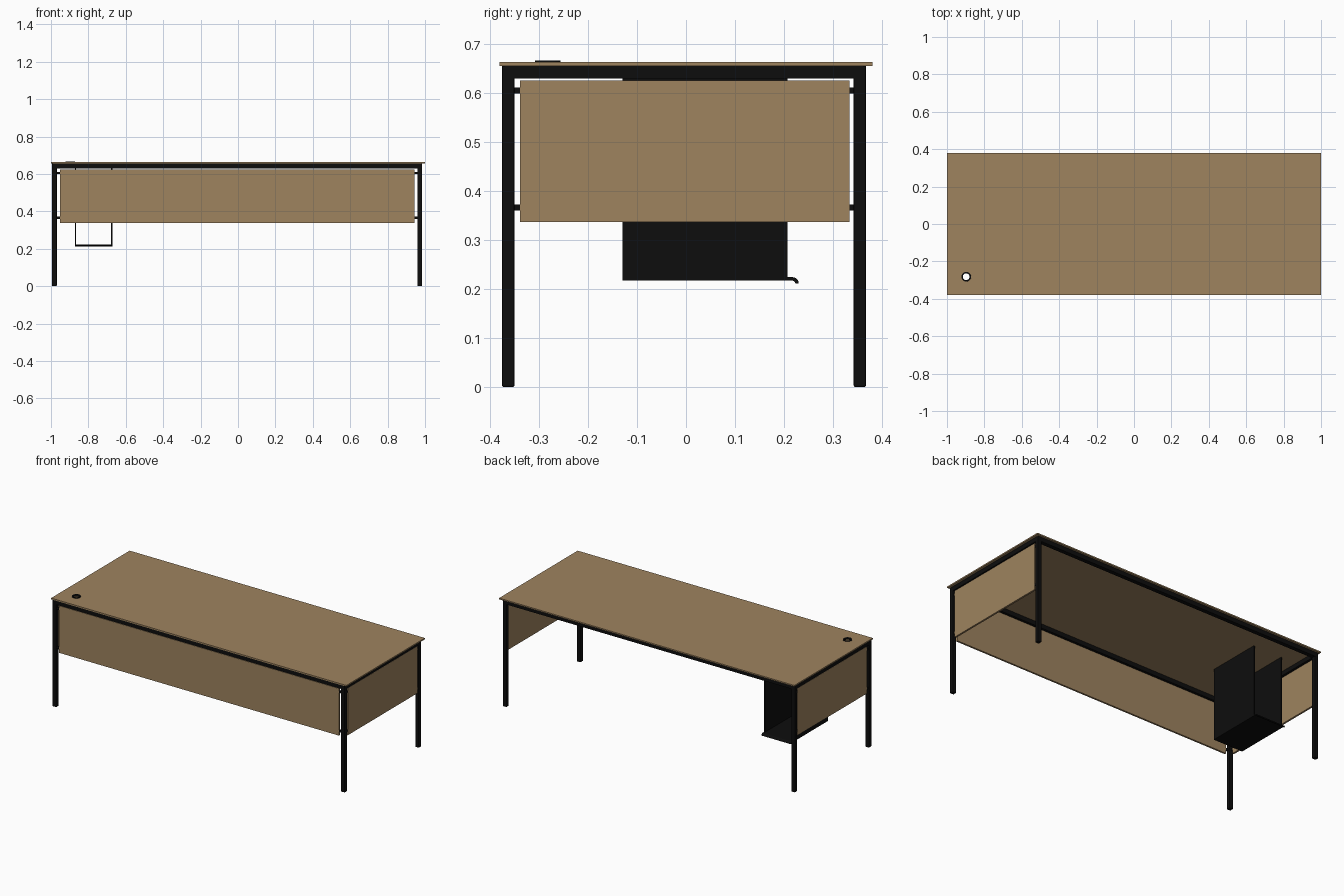
import bpy, bmesh, math

if "Cube" in bpy.data.objects:
    bpy.data.objects.remove(bpy.data.objects["Cube"])


def material(name, rgb):
    m = bpy.data.materials.new(name)
    m.diffuse_color = (*rgb, 1)
    m.use_nodes = True
    m.node_tree.nodes["Principled BSDF"].inputs["Base Color"].default_value = m.diffuse_color
    return m


WOOD = material("tan wood", (0.342, 0.227, 0.114))
BLACK = material("black metal", (0.004, 0.004, 0.004))


def finish(name, bm, mat):
    bmesh.ops.recalc_face_normals(bm, faces=bm.faces)
    me = bpy.data.meshes.new(name)
    bm.to_mesh(me)
    bm.free()
    me.materials.append(mat)
    ob = bpy.data.objects.new(name, me)
    bpy.context.collection.objects.link(ob)
    return ob


def box(name, x, y, z, mat, bevel=0):
    bm = bmesh.new()
    bmesh.ops.create_cube(bm, size=1)
    for v in bm.verts:
        for i, (a, b) in enumerate((x, y, z)):
            v.co[i] = a if v.co[i] < 0 else b
    ob = finish(name, bm, mat)
    if bevel:
        mod = ob.modifiers.new("bevel", 'BEVEL')
        mod.width, mod.segments = bevel, 2
    return ob


def ring(name, cx, cy, profile, mat, n=32):
    """Closed (radius, z) profile turned round a vertical axis."""
    bm = bmesh.new()
    rows = [[bm.verts.new((cx + r * math.cos(t), cy + r * math.sin(t), z)) for r, z in profile]
            for t in (2 * math.pi * i / n for i in range(n))]
    k = len(profile)
    for i in range(n):
        a, b = rows[i], rows[(i + 1) % n]
        for j in range(k):
            bm.faces.new((a[j], b[j], b[(j + 1) % k], a[(j + 1) % k]))
    return finish(name, bm, mat)


# Frame extents
X0, X1, Y0, Y1 = -0.994, 0.985, -0.375, 0.367
T = 0.025
ZR, ZT, ZTOP = 0.629, 0.655, 0.663
GX, GY = -0.897, -0.282

# Desk top with a cable hole cut through
top = box("desk_top", (-1, 1), (-0.38, 0.38), (ZT, ZTOP), WOOD)
bm = bmesh.new()
bmesh.ops.create_cone(bm, cap_ends=True, segments=32, radius1=0.02, radius2=0.02, depth=0.1)
bmesh.ops.translate(bm, verts=bm.verts, vec=(GX, GY, 0.66))
cutter = finish("cable_hole_cutter", bm, WOOD)
cutter.hide_render = True
mod = top.modifiers.new("cable_hole", 'BOOLEAN')
mod.operation, mod.object, mod.solver = 'DIFFERENCE', cutter, 'EXACT'

# Grommet round the hole
ring("cable_grommet", GX, GY, [(0.018, ZT), (0.0205, ZT), (0.0205, ZTOP), (0.026, ZTOP),
                               (0.0255, 0.666), (0.018, 0.666)], BLACK)

# Legs
for sx, xs in (("left", (X0, X0 + T)), ("right", (X1 - T, X1))):
    for sy, ys in (("front", (Y0, Y0 + T)), ("back", (Y1 - T, Y1))):
        box(f"{sy}_{sx}_leg", xs, ys, (0, ZT), BLACK, 0.003)

# Rails under the top
for n, ys in (("front", (Y0, Y0 + T)), ("back", (Y1 - T, Y1))):
    box(n + "_rail", (X0 + 0.005, X1 - 0.005), ys, (ZR, ZT), BLACK)
for n, xs in (("left", (X0, X0 + T)), ("right", (X1 - T, X1))):
    box(n + "_rail", xs, (Y0 + 0.005, Y1 - 0.005), (ZR, ZT), BLACK)

# Screening panels on the front and both sides
ZP = (0.337, 0.625)
FP = (Y0 + 0.004, Y0 + 0.015)
box("front_panel", (-0.953, 0.944), FP, ZP, WOOD)
SIDES = (("left", (X0 + 0.004, X0 + 0.015)), ("right", (X1 - 0.015, X1 - 0.004)))
for n, xs in SIDES:
    box(n + "_panel", xs, (-0.339, 0.334), ZP, WOOD)

# Short brackets joining the panel edges to the legs
for i, z in enumerate((0.366, 0.605)):
    zs = (z - 0.006, z + 0.006)
    box(f"front_bracket_left_{i}", (X0 + T - 0.003, -0.953), FP, zs, BLACK)
    box(f"front_bracket_right_{i}", (0.944, X1 - T + 0.003), FP, zs, BLACK)
    for n, xs in SIDES:
        box(f"{n}_bracket_front_{i}", xs, (Y0 + T - 0.003, -0.339), zs, BLACK)
        box(f"{n}_bracket_back_{i}", xs, (0.334, Y1 - T + 0.003), zs, BLACK)

# Hanging computer holder: two side plates and a tray with a curled lip
HX0, HX1 = -0.872, -0.672
for n, xs in (("left", (HX0, HX0 + 0.007)), ("right", (HX1 - 0.007, HX1))):
    box(f"holder_{n}_plate", xs, (-0.13, 0.207), (0.217, ZT), BLACK)

zb, th, cy, r = 0.217, 0.007, 0.217, 0.013
arc = [math.pi / 2 * i / 6 for i in range(7)]
cz = zb + th - r
outer = [(-0.13, zb + th)] + [(cy + r * math.sin(a), cz + r * math.cos(a)) for a in arc]
inner = [(cy + (r - th) * math.sin(a), cz + (r - th) * math.cos(a)) for a in reversed(arc)]
bm = bmesh.new()
face = bm.faces.new([bm.verts.new((HX0, y, z)) for y, z in outer + inner + [(-0.13, zb)]])
ext = bmesh.ops.extrude_face_region(bm, geom=[face])
bmesh.ops.translate(bm, verts=[g for g in ext["geom"] if isinstance(g, bmesh.types.BMVert)],
                    vec=(HX1 - HX0, 0, 0))
# extrusion may leave the start cap out; fill it
bmesh.ops.holes_fill(bm, edges=[e for e in bm.edges if e.is_boundary], sides=0)
finish("holder_tray", bm, BLACK)
